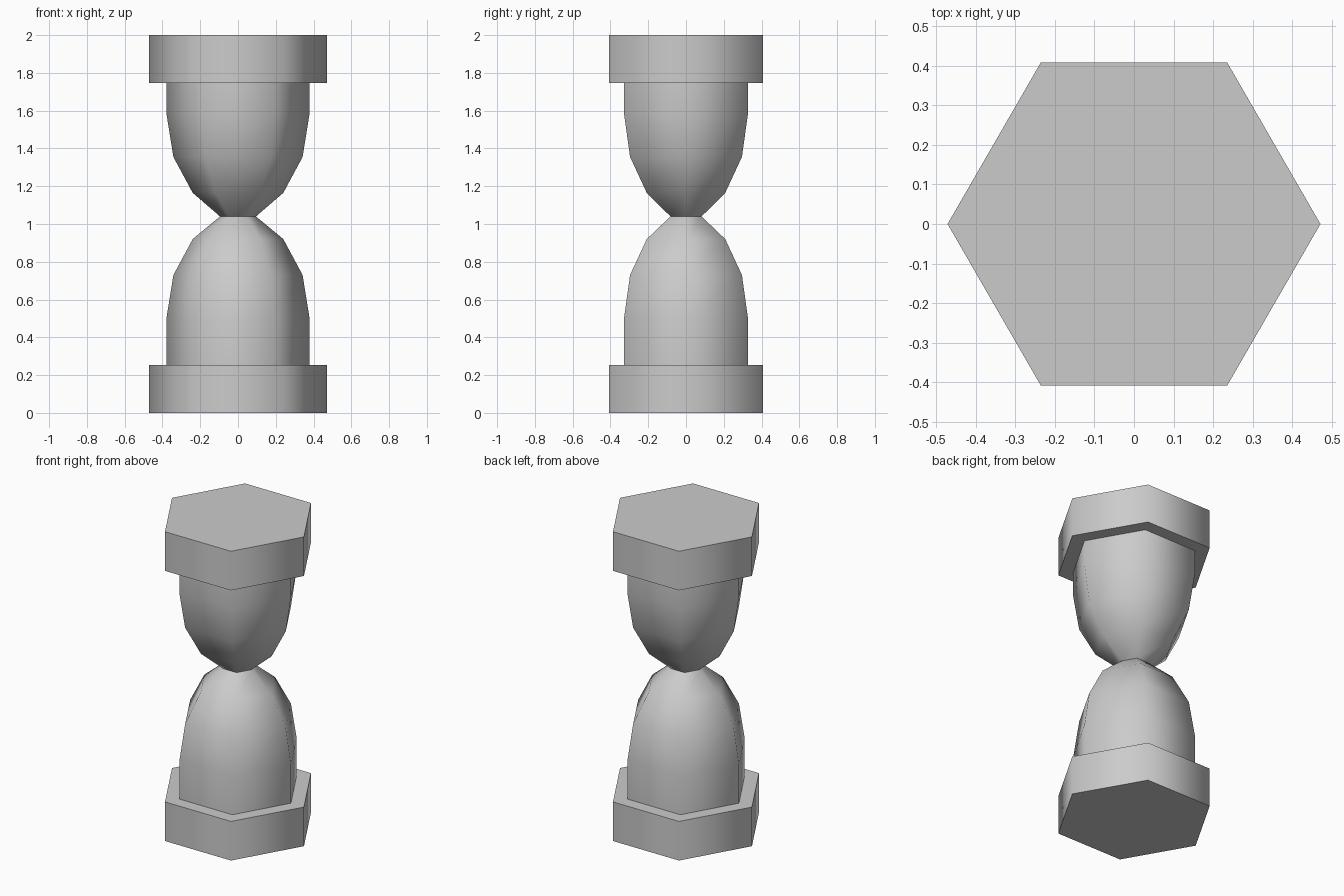
import bpy
import bmesh
from math import cos, sin, pi, radians

cube = bpy.data.objects.get("Cube")
if cube:
    bpy.data.objects.remove(cube, do_unlink=True)

SIDES = 6

# Plain grey stone
stone = bpy.data.materials.new("plain_grey")
stone.use_nodes = True
GREY = (0.6, 0.6, 0.6, 1.0)
stone.diffuse_color = GREY
stone.node_tree.nodes["Principled BSDF"].inputs["Base Color"].default_value = GREY


def lathe(name, profile):
    """Sweep (radius, height) points around z into a closed six-sided solid."""
    bm = bmesh.new()
    rings = [[bm.verts.new((r * cos(2 * pi * i / SIDES), r * sin(2 * pi * i / SIDES), z))
              for i in range(SIDES)] for r, z in profile]
    for low, high in zip(rings, rings[1:]):
        for i in range(SIDES):
            j = (i + 1) % SIDES
            bm.faces.new((low[i], low[j], high[j], high[i]))
    bm.faces.new(rings[0][::-1])
    bm.faces.new(rings[-1])
    mesh = bpy.data.meshes.new(name)
    bm.to_mesh(mesh)
    bm.free()
    mesh.materials.append(stone)
    obj = bpy.data.objects.new(name, mesh)
    bpy.context.collection.objects.link(obj)
    bpy.ops.object.select_all(action='DESELECT')
    obj.select_set(True)
    bpy.context.view_layer.objects.active = obj
    bpy.ops.object.shade_smooth_by_angle(angle=radians(65))
    return obj


# Hexagonal end blocks
lathe("base_block", [(0.472, 0), (0.472, 0.253)])
lathe("top_block", [(0.472, 1.747), (0.472, 2)])

# Two rounded bulbs meeting at a narrow waist
lathe("hourglass_body", [
    (0.379, 0.253), (0.379, 0.5), (0.342, 0.73), (0.24, 0.92), (0.095, 1.04),
    (0.24, 1.165), (0.342, 1.355), (0.379, 1.585), (0.379, 1.747),
])
